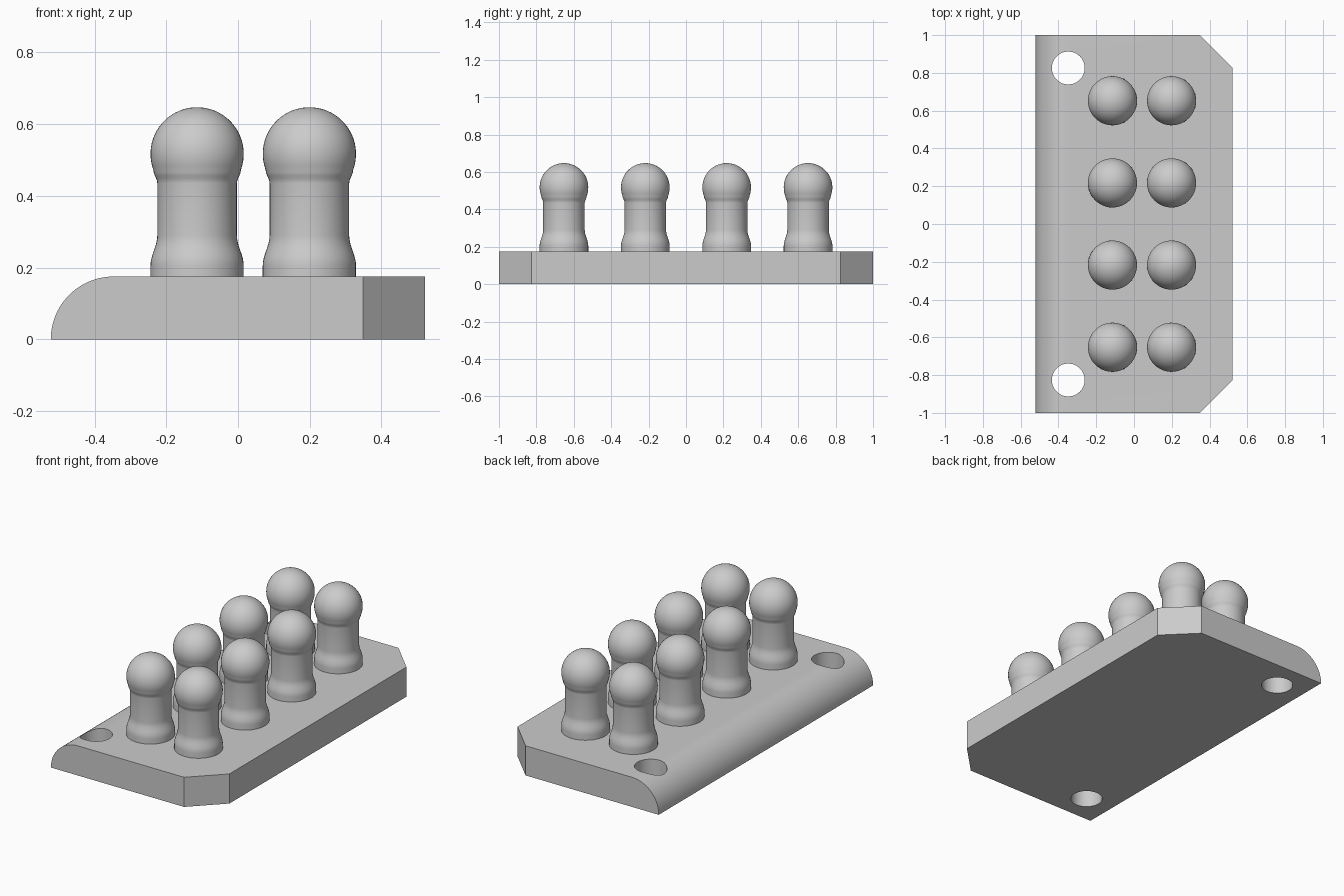
import bpy, bmesh, math
from mathutils import Matrix

if "Cube" in bpy.data.objects:
    bpy.data.objects.remove(bpy.data.objects["Cube"], do_unlink=True)

HALF_X, HALF_Y, THICK = 0.522, 1.0, 0.175
HOLE_X, HOLE_Y, HOLE_R = -0.348, 0.826, 0.087
HEAD_R, NECK_R, HEAD_Z = 0.13, 0.111, 0.517

grey = bpy.data.materials.new("plain grey")
grey.use_nodes = True
colour = (0.6, 0.6, 0.6, 1)
grey.diffuse_color = colour
grey.node_tree.nodes["Principled BSDF"].inputs["Base Color"].default_value = colour


def make_object(name, bm):
    bmesh.ops.recalc_face_normals(bm, faces=bm.faces)
    mesh = bpy.data.meshes.new(name)
    bm.to_mesh(mesh)
    bm.free()
    mesh.materials.append(grey)
    obj = bpy.data.objects.new(name, mesh)
    bpy.context.collection.objects.link(obj)
    return obj


def select_only(obj):
    bpy.ops.object.select_all(action="DESELECT")
    obj.select_set(True)
    bpy.context.view_layer.objects.active = obj


# Base plate: side profile with one quarter-round edge, swept along y
profile = [(HALF_X, 0), (HALF_X, THICK)]
for i in range(25):
    a = math.pi / 2 * (1 + i / 24)
    profile.append((-HALF_X + THICK + THICK * math.cos(a), THICK * math.sin(a)))
bm = bmesh.new()
end = bm.faces.new([bm.verts.new((x, -HALF_Y, z)) for x, z in profile])
swept = bmesh.ops.extrude_face_region(bm, geom=[end], use_keep_orig=True)["geom"]
bmesh.ops.translate(bm, vec=(0, 2 * HALF_Y, 0),
                    verts=[g for g in swept if isinstance(g, bmesh.types.BMVert)])

# Chamfered corners on the square side
corners = [e for e in bm.edges if all(v.co.x > HALF_X - 0.01 for v in e.verts)
           and abs(e.verts[0].co.y - e.verts[1].co.y) < 0.01]
bmesh.ops.bevel(bm, geom=corners, offset=0.174, segments=1, affect="EDGES")
plate = make_object("base_plate", bm)

# Two through holes beside the rounded edge
bm = bmesh.new()
for side in (-1, 1):
    bmesh.ops.create_cone(bm, cap_ends=True, segments=48, radius1=HOLE_R, radius2=HOLE_R,
                          depth=1, matrix=Matrix.Translation((HOLE_X, side * HOLE_Y, 0)))
cutter = make_object("hole_cutter", bm)
cutter.hide_render = True
cut = plate.modifiers.new("holes", "BOOLEAN")
cut.operation, cut.solver, cut.object = "DIFFERENCE", "EXACT", cutter
select_only(plate)
bpy.ops.object.modifier_apply(modifier=cut.name)
bpy.data.objects.remove(cutter, do_unlink=True)
bpy.ops.object.shade_smooth_by_angle(angle=math.radians(30))


# Peg outline: flared foot, straight neck, ball head
def blend(r1, z1, r2, z2, steps=8):
    return [(r1 + (r2 - r1) * (1 - math.cos(math.pi * t / steps)) / 2,
             z1 + (z2 - z1) * t / steps) for t in range(steps + 1)]


outline = [(HEAD_R, THICK - 0.01)]
outline += blend(HEAD_R, 0.205, NECK_R, 0.29)
outline += blend(NECK_R, 0.435, 0.122, 0.472, 5)
start = math.asin((0.472 - HEAD_Z) / HEAD_R)
for i in range(1, 21):
    a = start + (math.pi / 2 - start) * i / 20
    outline.append((HEAD_R * math.cos(a) if i < 20 else 0, HEAD_Z + HEAD_R * math.sin(a)))
outline.insert(0, (0, THICK - 0.01))


def peg(name, x, y):
    bm = bmesh.new()
    verts = [bm.verts.new((r, 0, z)) for r, z in outline]
    edges = [bm.edges.new(pair) for pair in zip(verts, verts[1:])]
    bmesh.ops.spin(bm, geom=verts + edges, cent=(0, 0, 0), axis=(0, 0, 1),
                   angle=math.tau, steps=48, use_merge=True)
    bmesh.ops.remove_doubles(bm, verts=bm.verts, dist=0.0001)
    obj = make_object(name, bm)
    obj.location = (x, y, 0)
    select_only(obj)
    bpy.ops.object.shade_smooth_by_angle(angle=math.radians(40))


# Two columns of four pegs
for column, x in (("right", -0.114), ("left", 0.199)):
    for row in range(4):
        peg(f"{column}_peg_{row + 1}", x, (row - 1.5) * 0.435)
